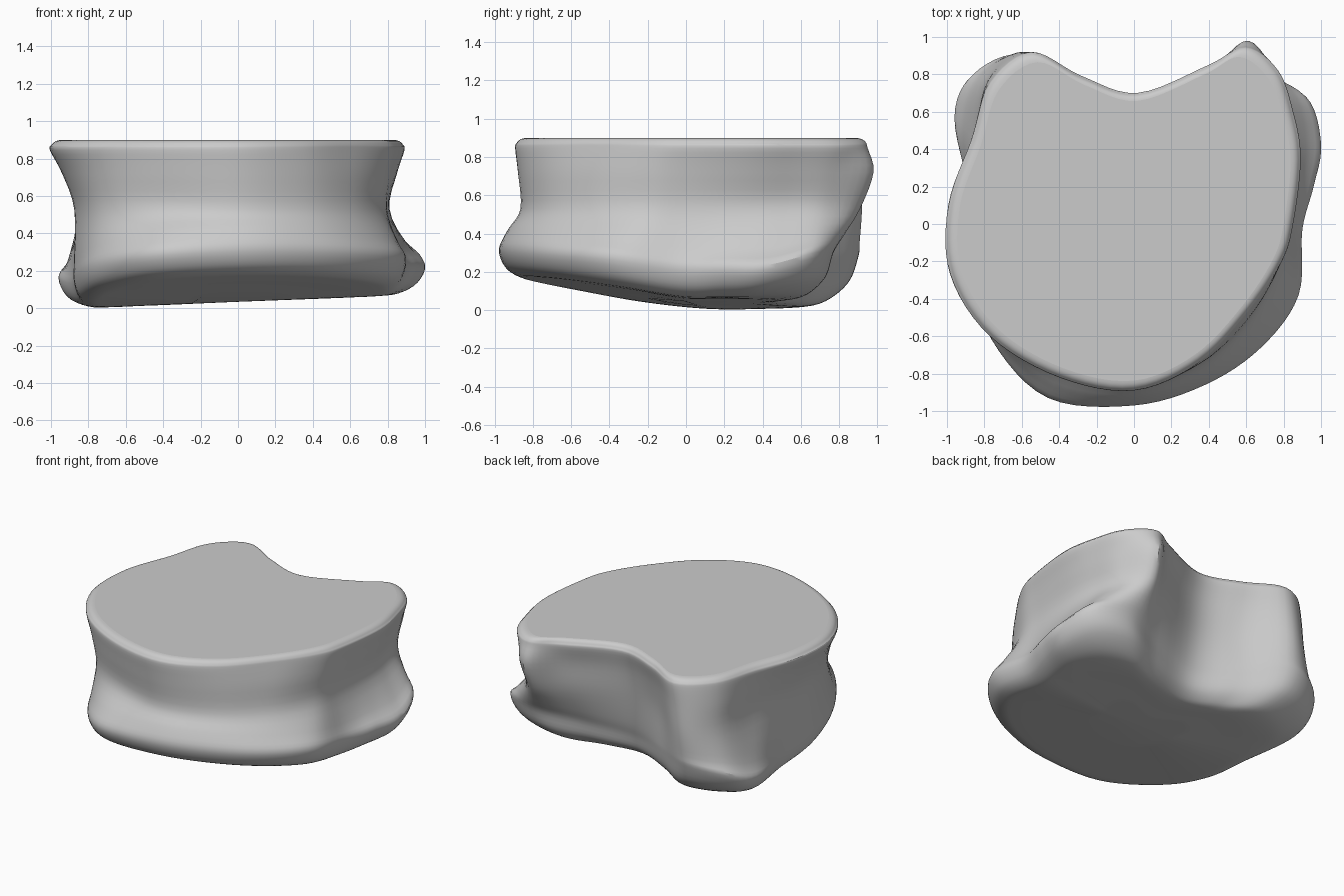
import bpy, bmesh
from mathutils import Vector

if "Cube" in bpy.data.objects:
    bpy.data.objects.remove(bpy.data.objects["Cube"])

# Horizontal outlines, counter-clockwise from the front centre
TOP = [(0, -.89), (.35, -.74), (.62, -.46), (.79, -.2), (.85, 0), (.89, .35), (.85, .6),
       (.77, .82), (.6, .95), (.4, .85), (.02, .70), (-.28, .79), (-.55, .92), (-.77, .76),
       (-.87, .45), (-.99, .1), (-.98, -.27), (-.77, -.6), (-.4, -.82)]
WAIST = [(0, -.865), (.36, -.75), (.62, -.52), (.77, -.24), (.8, 0), (.81, .3), (.79, .52),
         (.74, .74), (.6, .91), (.40, .79), (.02, .64), (-.28, .72), (-.58, .92), (-.79, .77),
         (-.84, .43), (-.87, .08), (-.86, -.25), (-.72, -.58), (-.4, -.78)]
BASE = [(0, -.97), (.38, -.86), (.68, -.66), (.88, -.38), (.90, -.03), (.96, .2), (1.0, .43),
        (.92, .68), (.66, .77), (.34, .65), (0, .57), (-.3, .71), (-.6, .9), (-.86, .8),
        (-.96, .57), (-.88, .15), (-.87, -.25), (-.76, -.62), (-.46, -.93)]


def spline(a, b, c, d, t):
    return 0.5 * (2 * b + (c - a) * t + (2 * a - 5 * b + 4 * c - d) * t * t
                  + (3 * b - a - 3 * c + d) * t ** 3)


def underside(x, y):
    return .035 + .04 * x + (-.165 * y if y < 0 else 0)


def mix(a, b, t):
    return [(p[0] + (q[0] - p[0]) * t, p[1] + (q[1] - p[1]) * t) for p, q in zip(a, b)]


def flat(outline, scale, z):
    return [Vector((x * scale, y * scale, z)) for x, y in outline]


def tilted(outline, scale, lift, rear=0, inset=0):
    # rear raises the back of the section, inset pulls the back inward
    pts = []
    for x, y in outline:
        s = scale - inset * max(0, y)
        up = rear * max(0, y - .45) + rear * .25 * max(0, x - .6)
        pts.append(Vector((x * s, y * s, underside(x * s, y * s) + lift + up)))
    return pts


# Cross-sections from the flat top, through the waist, to the sloping underside
shoulder = mix(TOP, WAIST, .5)
shoulder[8] = (.61, .98)
low = mix(WAIST, BASE, .6)
rings = [flat(TOP, .5, .9), flat(TOP, .9, .9), flat(TOP, .935, .9), flat(TOP, .968, .893),
         flat(TOP, .99, .875), flat(TOP, 1, .845), flat(shoulder, 1, .72),
         flat(WAIST, 1, .53), tilted(low, 1, .235, .25), tilted(BASE, 1, .13, .32),
         tilted(BASE, .97, .045, .2, .03), tilted(BASE, .9, .006, .06, .1),
         tilted(BASE, .8, 0, 0, .15), tilted(BASE, .55, 0, 0, .1), tilted(BASE, .28, 0)]

# Smooth each section around, then smooth between sections
AROUND, DOWN = 6, 4
dense = []
for r in rings:
    n = len(r)
    dense.append([spline(r[i - 1], r[i], r[(i + 1) % n], r[(i + 2) % n], k / AROUND)
                  for i in range(n) for k in range(AROUND)])
sections = []
last = len(dense) - 1
for j in range(last):
    for k in range(DOWN):
        sections.append([spline(*q, k / DOWN) for q in zip(
            dense[max(j - 1, 0)], dense[j], dense[j + 1], dense[min(j + 2, last)])])
sections.append(dense[-1])

# Skin the sections into one closed body
bm = bmesh.new()
loops = [[bm.verts.new((p.x, p.y, min(max(p.z, 0), .9))) for p in s] for s in sections]
for a, b in zip(loops, loops[1:]):
    for i in range(len(a)):
        bm.faces.new((a[i - 1], b[i - 1], b[i], a[i]))
bm.faces.new(loops[0])
bm.faces.new(loops[-1][::-1])
bmesh.ops.recalc_face_normals(bm, faces=bm.faces)
mesh = bpy.data.meshes.new("vertebral_body")
bm.to_mesh(mesh)
bm.free()
body = bpy.data.objects.new("vertebral_body", mesh)
bpy.context.collection.objects.link(body)
bpy.context.view_layer.objects.active = body
body.select_set(True)
bpy.ops.object.shade_smooth_by_angle()
